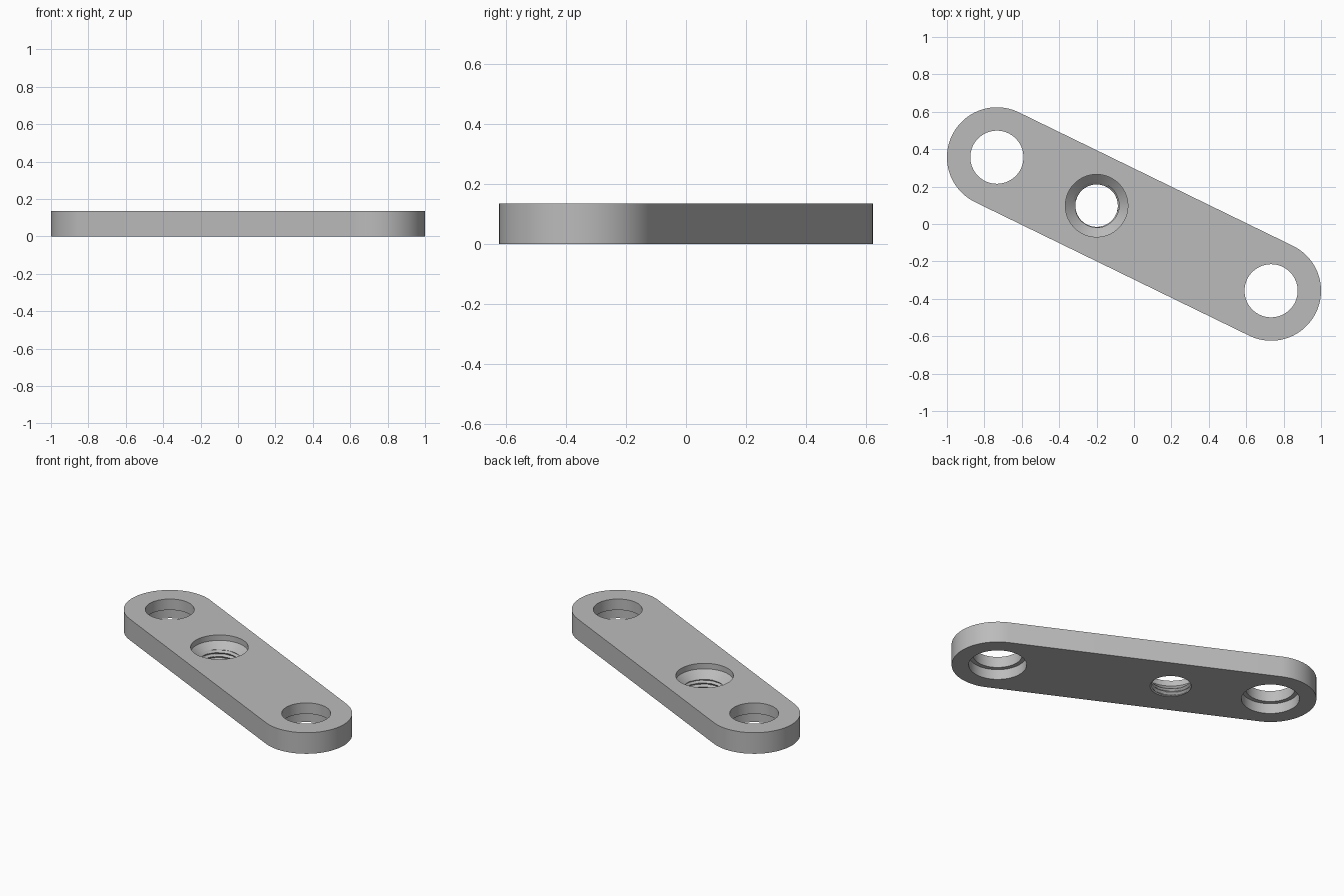
import bpy, bmesh, math

cube = bpy.data.objects.get("Cube")
if cube:
    bpy.data.objects.remove(cube, do_unlink=True)

END = (0.733, -0.357)       # centre of one rounded end, the other is opposite
END_RADIUS = 0.267
THICK = 0.135
SEGMENTS = 96
TAU = math.tau

steel = bpy.data.materials.new("plain_grey")
steel.use_nodes = True
grey = (0.5, 0.5, 0.5, 1)
steel.diffuse_color = grey
steel.node_tree.nodes["Principled BSDF"].inputs["Base Color"].default_value = grey


def add_object(name, bm):
    bmesh.ops.recalc_face_normals(bm, faces=bm.faces)
    mesh = bpy.data.meshes.new(name)
    bm.to_mesh(mesh)
    bm.free()
    mesh.materials.append(steel)
    obj = bpy.data.objects.new(name, mesh)
    bpy.context.collection.objects.link(obj)
    return obj


def turned_cutter(name, centre, heights, radius):
    """Closed solid around a vertical axis; radius(row, turn) gives its outline."""
    bm = bmesh.new()
    rings = []
    for row, z in enumerate(heights):
        ring = []
        for i in range(SEGMENTS):
            turn = i / SEGMENTS
            r = radius(row, turn)
            ring.append(bm.verts.new((centre[0] + r * math.cos(TAU * turn),
                                      centre[1] + r * math.sin(TAU * turn), z)))
        rings.append(ring)
    for low, high in zip(rings, rings[1:]):
        for i in range(SEGMENTS):
            j = (i + 1) % SEGMENTS
            bm.faces.new((low[i], low[j], high[j], high[i]))
    bm.faces.new(rings[0][::-1])
    bm.faces.new(rings[-1])
    return add_object(name, bm)


# Link plate: a bar with two half-round ends
bm = bmesh.new()
slope = math.atan2(END[1], END[0])
outline = []
for side in (1, -1):
    start = slope - math.pi / 2 + (0 if side == 1 else math.pi)
    for i in range(SEGMENTS // 2 + 1):
        a = start + TAU * i / SEGMENTS
        outline.append(bm.verts.new((side * END[0] + END_RADIUS * math.cos(a),
                                     side * END[1] + END_RADIUS * math.sin(a), 0)))
base = bm.faces.new(outline)
top = bmesh.ops.extrude_face_region(bm, geom=[base])["geom"]
bmesh.ops.translate(bm, vec=(0, 0, THICK),
                    verts=[v for v in top if isinstance(v, bmesh.types.BMVert)])
plate = add_object("link_plate", bm)

# End holes: narrow bore above, wide counterbore below
cutters = []
bore = (0.168, 0.168, 0.142, 0.142)
for side, label in ((1, "left"), (-1, "right")):
    cutters.append(turned_cutter(label + "_hole_cutter", (side * END[0], side * END[1]),
                                 (-0.05, 0.065, 0.065, 0.2), lambda row, turn: bore[row]))

# Middle hole: threaded bore, conical seat and short straight recess
SEAT_LOW, SEAT_HIGH, PITCH = 0.05, 0.1, 0.025
rows = 44
heights = [-0.03] + [-0.005 + (SEAT_HIGH + 0.005) * i / rows for i in range(rows + 1)] + [0.2]


def threaded_radius(row, turn):
    z = heights[row]
    if row == 0:
        return 0.125
    if z >= SEAT_HIGH - 1e-6:
        return 0.167
    wave = abs(2 * ((z / PITCH - turn) % 1) - 1)
    thread = 0.113 + 0.013 * wave
    seat = 0.113 + (z - SEAT_LOW) * 0.054 / (SEAT_HIGH - SEAT_LOW)
    return max(thread if z < SEAT_LOW + 0.012 else 0, seat)


cutters.append(turned_cutter("threaded_hole_cutter", (-0.2, 0.098), heights, threaded_radius))

# Cut the holes and remove the cutters
bpy.ops.object.select_all(action="DESELECT")
bpy.context.view_layer.objects.active = plate
plate.select_set(True)
for cutter in cutters:
    cutter.hide_render = True
    cut = plate.modifiers.new(cutter.name, "BOOLEAN")
    cut.operation = "DIFFERENCE"
    cut.solver = "EXACT"
    cut.object = cutter
    bpy.ops.object.modifier_apply(modifier=cut.name)
    bpy.data.objects.remove(cutter, do_unlink=True)
bpy.ops.object.shade_smooth_by_angle(angle=math.radians(30))
